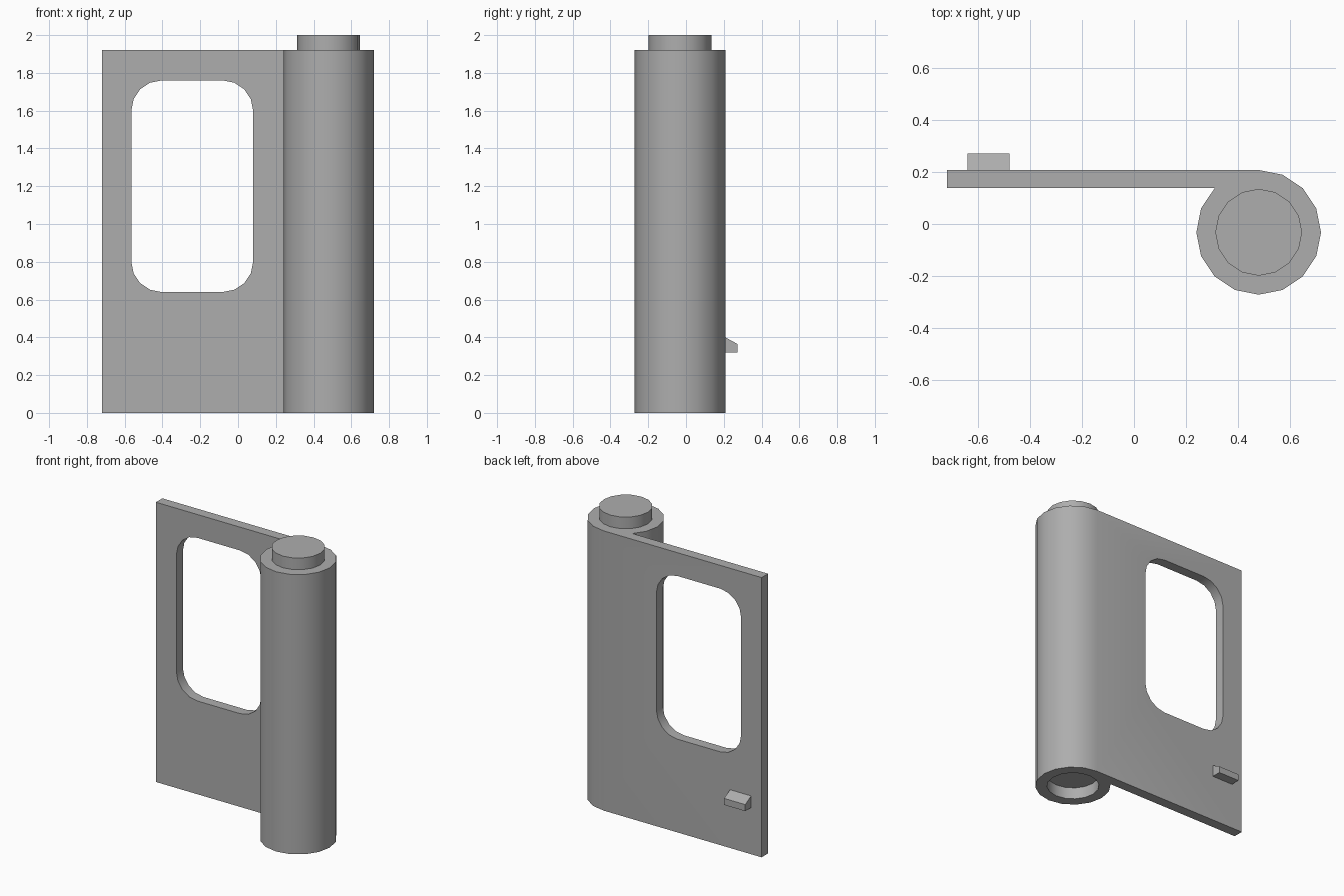
import bpy, bmesh
from math import sin, cos, radians
from mathutils import Vector

if "Cube" in bpy.data.objects:
    bpy.data.objects.remove(bpy.data.objects["Cube"])

CX, CY, R = 0.48, -0.032, 0.24   # hinge post centre and radius
TOP, BACK = 1.92, 0.208


def arc(cx, cy, r, start, end, steps):
    angles = [radians(start + (end - start) * i / steps) for i in range(steps + 1)]
    return [(cx + r * cos(a), cy + r * sin(a)) for a in angles]


def prism(name, profile, axis, lo, hi):
    """Extrude a 2D profile along an axis (0=x, 1=y, 2=z) from lo to hi."""
    bm = bmesh.new()
    verts = []
    for p in profile:
        co = list(p)
        co.insert(axis, lo)
        verts.append(bm.verts.new(co))
    face = bm.faces.new(verts)
    ext = bmesh.ops.extrude_face_region(bm, geom=[face])
    move = Vector((0, 0, 0))
    move[axis] = hi - lo
    bmesh.ops.translate(bm, vec=move,
                        verts=[g for g in ext["geom"] if isinstance(g, bmesh.types.BMVert)])
    bmesh.ops.recalc_face_normals(bm, faces=bm.faces)
    mesh = bpy.data.meshes.new(name)
    bm.to_mesh(mesh)
    bm.free()
    obj = bpy.data.objects.new(name, mesh)
    bpy.context.collection.objects.link(obj)
    return obj


def activate(obj):
    bpy.ops.object.select_all(action='DESELECT')
    obj.select_set(True)
    bpy.context.view_layer.objects.active = obj


def cut(obj, cutter):
    mod = obj.modifiers.new("cut", 'BOOLEAN')
    mod.operation, mod.solver, mod.object = 'DIFFERENCE', 'EXACT', cutter
    activate(obj)
    bpy.ops.object.modifier_apply(modifier=mod.name)
    bpy.data.objects.remove(cutter)


# Door panel flowing tangentially into the 16-sided hinge post
outline = [(-0.72, BACK), (-0.72, 0.138)] + arc(CX, CY, R, 135, 450, 14)
door = prism("door_with_hinge_post", outline, 2, 0, TOP)

# Rounded window opening
window = []
for x, z, a in ((-0.08, 1.60, 0), (-0.405, 1.60, 90), (-0.405, 0.80, 180), (-0.08, 0.80, 270)):
    window += arc(x, z, 0.16, a, a + 90, 4)
cut(door, prism("window_cutter", window, 1, 0.0, 0.4))

# Shallow socket under the post
cut(door, prism("socket_cutter", arc(CX, CY, 0.166, 0, 337.5, 15), 2, -0.1, 0.08))

# Stud on top of the post
stud = prism("top_stud", arc(CX, CY, 0.167, 0, 337.5, 15), 2, TOP, 2.0)

# Sloped handle on the back
handle = prism("handle", [(BACK, 0.32), (0.272, 0.32), (0.272, 0.365), (BACK, 0.40)],
               0, -0.64, -0.48)

# Dark grey plastic on every part
grey = bpy.data.materials.new("dark_grey")
grey.diffuse_color = (0.42, 0.42, 0.42, 1)
grey.use_nodes = True
grey.node_tree.nodes["Principled BSDF"].inputs["Base Color"].default_value = grey.diffuse_color
for obj in (door, stud, handle):
    obj.data.materials.clear()
    obj.data.materials.append(grey)
    activate(obj)
    bpy.ops.object.shade_smooth_by_angle(angle=radians(30))
